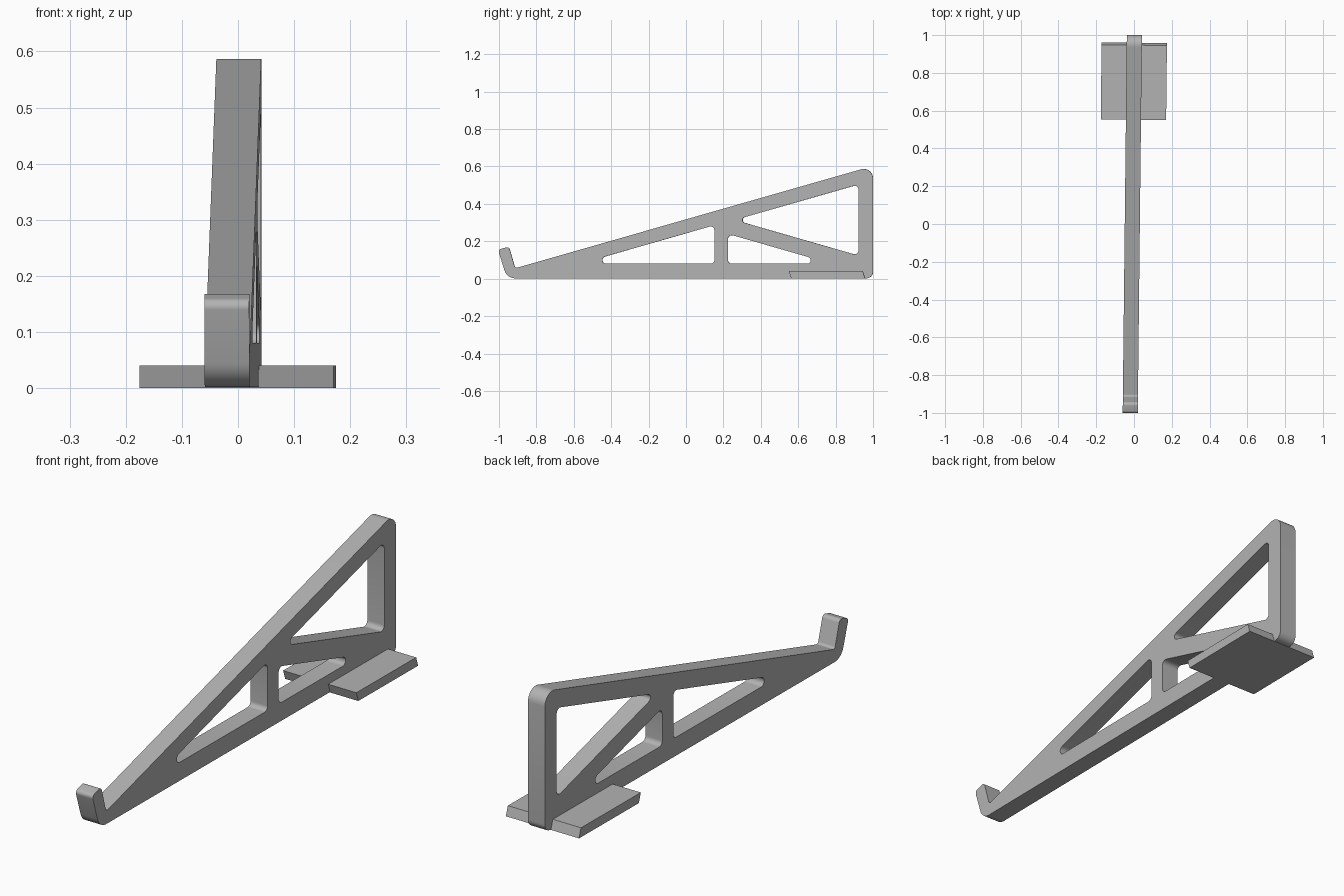
import bpy, bmesh, math
from mathutils import Vector, Matrix

if "Cube" in bpy.data.objects:
    bpy.data.objects.remove(bpy.data.objects["Cube"])

grey = bpy.data.materials.new("plain_grey")
grey.diffuse_color = (0.45, 0.45, 0.45, 1)
grey.use_nodes = True
grey.node_tree.nodes["Principled BSDF"].inputs["Base Color"].default_value = grey.diffuse_color

# Whole stand is turned very slightly about the vertical axis
YAW = Matrix.Translation((-0.009, 0, 0)) @ Matrix.Rotation(-0.011, 4, 'Z')
# Profile (u, v) -> (y, z), extrusion -> x
SIDE = Matrix(((0, 0, 1, 0), (1, 0, 0, 0), (0, 1, 0, 0), (0, 0, 0, 1)))


def rounded(corners, steps=8):
    """Polygon from (y, z, radius) corners, each replaced by a tangent arc."""
    out = []
    for i, (y, z, r) in enumerate(corners):
        p = Vector((y, z))
        if r == 0:
            out.append(p)
            continue
        a = (Vector(corners[i - 1][:2]) - p).normalized()
        b = (Vector(corners[(i + 1) % len(corners)][:2]) - p).normalized()
        half = a.angle(b) / 2
        centre = p + (a + b).normalized() * (r / math.sin(half))
        start = p + a * (r / math.tan(half)) - centre
        end = p + b * (r / math.tan(half)) - centre
        sweep = math.atan2(start.x * end.y - start.y * end.x, start.dot(end))
        for k in range(steps + 1):
            out.append(centre + Matrix.Rotation(sweep * k / steps, 2) @ start)
    return out


def extruded(name, loops, half_width):
    """Solid slab from an outline followed by its holes."""
    curve = bpy.data.curves.new(name + "_profile", 'CURVE')
    curve.dimensions = '2D'
    curve.fill_mode = 'BOTH'
    curve.extrude = half_width
    for loop in loops:
        spline = curve.splines.new('POLY')
        spline.points.add(len(loop) - 1)
        for point, co in zip(spline.points, loop):
            point.co = (co.x, co.y, 0, 1)
        spline.use_cyclic_u = True
    helper = bpy.data.objects.new(name + "_helper", curve)
    bpy.context.collection.objects.link(helper)
    bpy.context.view_layer.update()
    deps = bpy.context.evaluated_depsgraph_get()
    mesh = bpy.data.meshes.new_from_object(helper.evaluated_get(deps))
    bpy.data.objects.remove(helper)
    bm = bmesh.new()
    bm.from_mesh(mesh)
    bmesh.ops.remove_doubles(bm, verts=bm.verts, dist=1e-5)
    bm.transform(YAW @ SIDE)
    bmesh.ops.recalc_face_normals(bm, faces=bm.faces)
    bm.to_mesh(mesh)
    bm.free()
    mesh.name = name
    mesh.materials.clear()
    mesh.materials.append(grey)
    obj = bpy.data.objects.new(name, mesh)
    bpy.context.collection.objects.link(obj)
    bpy.ops.object.select_all(action='DESELECT')
    obj.select_set(True)
    bpy.context.view_layer.objects.active = obj
    bpy.ops.object.shade_smooth_by_angle(angle=math.radians(30))
    return obj


# Wedge frame with hooked front lip
outline = rounded([
    (-1.005, 0.155, 0.016), (-0.946, 0.172, 0.016),   # lip tip
    (-0.913, 0.056, 0.012),                           # inside of lip
    (1.0, 0.603, 0.05), (1.0, 0.002, 0.035),          # rear post
    (-0.957, 0.002, 0.06),                            # heel of lip
])
# Truss openings
front_opening = rounded([(-0.566, 0.08, 0.0195), (0.152, 0.08, 0.02), (0.152, 0.286, 0.02)])
lower_opening = rounded([(0.225, 0.08, 0.02), (0.78, 0.08, 0.0185), (0.225, 0.239, 0.02)])
upper_opening = rounded([(0.261, 0.314, 0.016), (0.922, 0.124, 0.02), (0.922, 0.503, 0.02)])
extruded("wedge_frame", [outline, front_opening, lower_opening, upper_opening], 0.04)

# Foot plate with slanted front and rear edges
foot = [Vector(p) for p in ((0.565, 0), (0.96, 0), (0.947, 0.04), (0.552, 0.04))]
extruded("foot_plate", [foot], 0.173)
